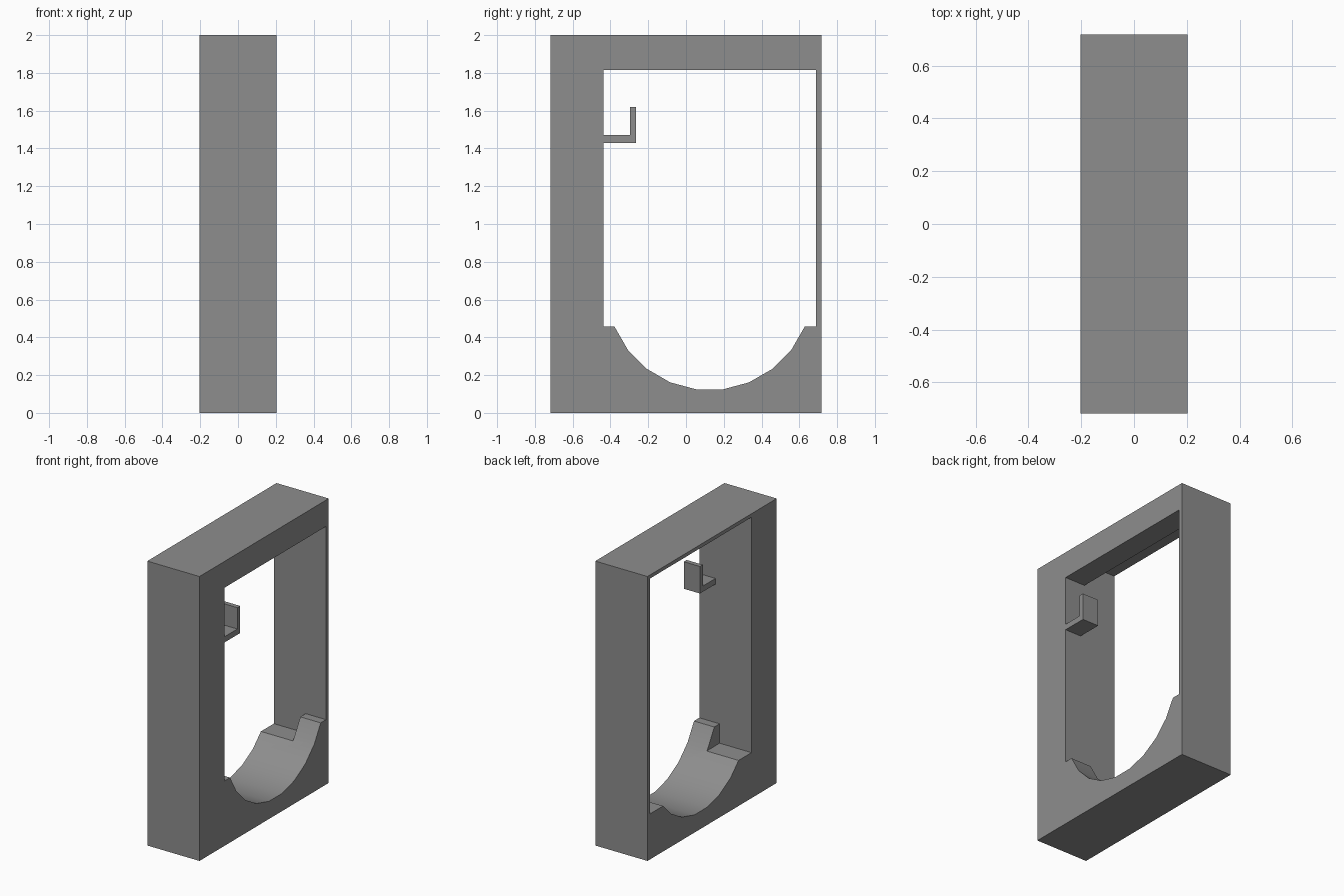
import bpy, bmesh, math

if "Cube" in bpy.data.objects:
    bpy.data.objects.remove(bpy.data.objects["Cube"])

grey = bpy.data.materials.new("mid grey")
grey.diffuse_color = (0.27, 0.27, 0.27, 1)
grey.use_nodes = True
grey.node_tree.nodes["Principled BSDF"].inputs["Base Color"].default_value = grey.diffuse_color

HALF_X, HALF_Y, TOP = 0.203, 0.718, 2.0
WALL_L, WALL_R = -0.438, 0.688      # inner side walls of the opening
STEP_X = 0.045                      # where the deeper pocket ends


def prism(name, profile, x0, x1):
    """Extrude a (y, z) outline along x."""
    bm = bmesh.new()
    face = bm.faces.new([bm.verts.new((x0, y, z)) for y, z in profile])
    ext = bmesh.ops.extrude_face_region(bm, geom=[face])
    moved = [v for v in ext["geom"] if isinstance(v, bmesh.types.BMVert)]
    bmesh.ops.translate(bm, verts=moved, vec=(x1 - x0, 0, 0))
    bmesh.ops.recalc_face_normals(bm, faces=bm.faces)
    mesh = bpy.data.meshes.new(name)
    bm.to_mesh(mesh)
    bm.free()
    mesh.materials.append(grey)
    obj = bpy.data.objects.new(name, mesh)
    bpy.context.collection.objects.link(obj)
    return obj


def rect(y0, y1, z0, z1):
    return [(y0, z0), (y1, z0), (y1, z1), (y0, z1)]


# Outer block
frame = prism("frame", rect(-HALF_Y, HALF_Y, 0, TOP), -HALF_X, HALF_X)

# Through opening: rectangle above a round cradle
R, CY, CZ = 0.545, 0.125, 0.665
angles = [math.radians(-67.5 + 15 * i) for i in range(10)]
arc = [(CY + R * math.sin(a), CZ - R * math.cos(a)) for a in angles]
ledge = arc[0][1]
outline = [(WALL_L, ledge)] + arc + [(WALL_R, ledge), (WALL_R, 1.815), (WALL_L, 1.815)]
opening = prism("opening_cutter", outline, -0.4, 0.4)

# Deeper pocket on one side, leaving a lip above and two corner blocks below
pocket = prism("pocket_cutter", rect(WALL_L, WALL_R, 0.32, 1.975), -0.4, STEP_X)

for cutter in (pocket, opening):
    mod = frame.modifiers.new("cut", "BOOLEAN")
    mod.operation, mod.solver, mod.object = "DIFFERENCE", "EXACT", cutter
    bpy.context.view_layer.objects.active = frame
    bpy.ops.object.modifier_apply(modifier=mod.name)
    bpy.data.objects.remove(cutter)

# Small L-shaped hook on the thick wall
hook = prism("hook", [(WALL_L, 1.43), (-0.265, 1.43), (-0.265, 1.62),
                      (-0.297, 1.62), (-0.297, 1.47), (WALL_L, 1.47)], 0.077, HALF_X)

# Smooth the cradle curve, keep the corners sharp
bpy.ops.object.select_all(action="DESELECT")
frame.select_set(True)
bpy.context.view_layer.objects.active = frame
bpy.ops.object.shade_smooth_by_angle(angle=math.radians(25))
